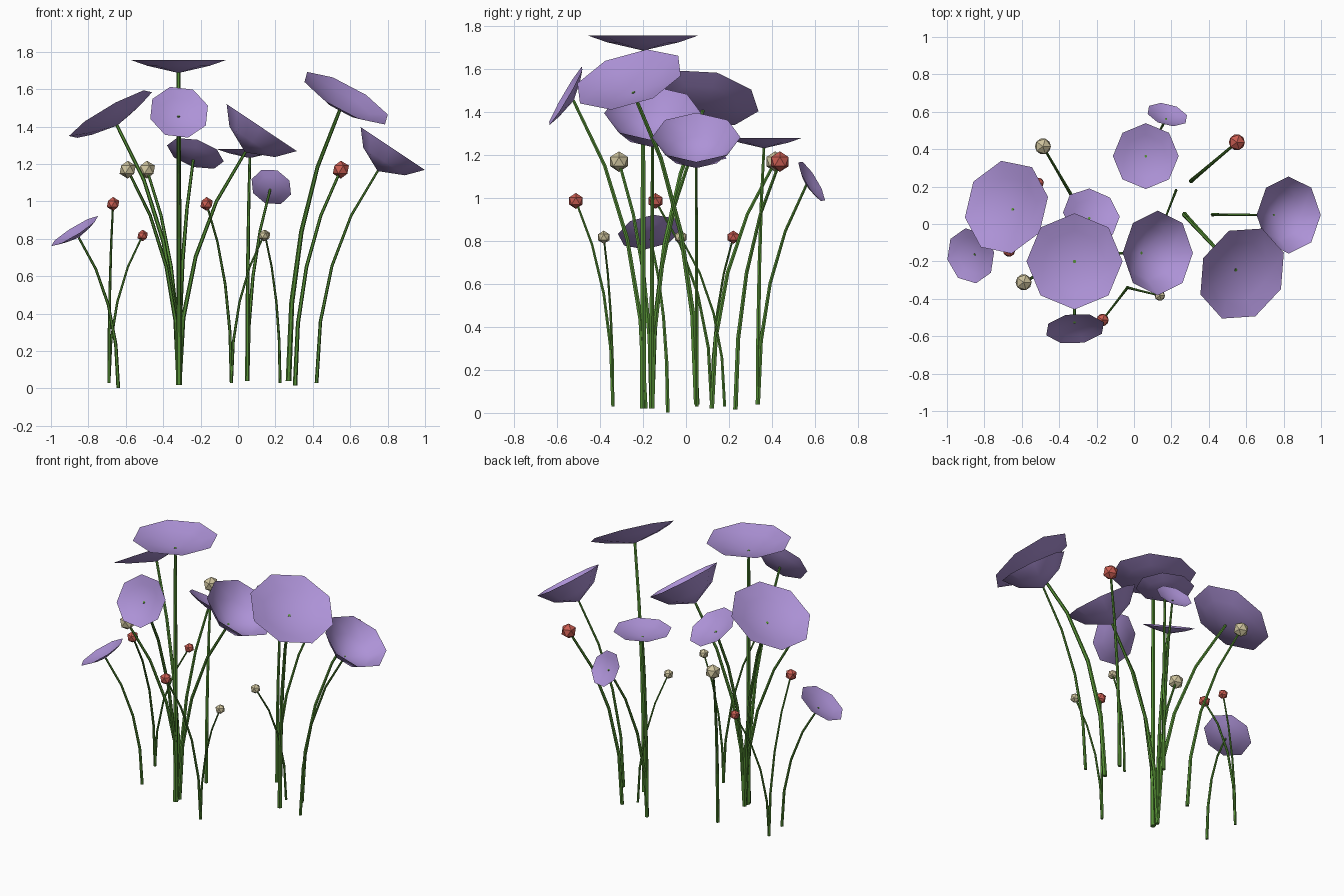
import bpy, bmesh, math
from mathutils import Vector

if "Cube" in bpy.data.objects:
    bpy.data.objects.remove(bpy.data.objects["Cube"])


def material(name, rgb):
    m = bpy.data.materials.new(name)
    m.diffuse_color = (*rgb, 1)
    m.use_nodes = True
    m.node_tree.nodes["Principled BSDF"].inputs["Base Color"].default_value = m.diffuse_color
    return m


PURPLE = material("petal_purple", (0.42, 0.29, 0.68))
GREEN = material("stem_green", (0.09, 0.27, 0.035))
RED = material("bud_red", (0.60, 0.11, 0.085))
BEIGE = material("bud_beige", (0.62, 0.55, 0.34))


def finish(bm, name, mat, smooth=False):
    me = bpy.data.meshes.new(name)
    for f in bm.faces:
        f.smooth = smooth
    bm.to_mesh(me)
    bm.free()
    me.materials.append(mat)
    ob = bpy.data.objects.new(name, me)
    bpy.context.collection.objects.link(ob)
    return ob


def stem(name, base, tip, r):
    """Six-sided tapering tube that rises straight, then leans to its tip."""
    a, c = Vector(base), Vector(tip)
    b = Vector((a.x, a.y, a.z + (c.z - a.z) * 0.6))
    bm = bmesh.new()
    rings = []
    for i in range(5):
        t = i / 4
        p = a * (1 - t) ** 2 + b * 2 * t * (1 - t) + c * t * t
        d = ((b - a) * (1 - t) + (c - b) * t).normalized()
        q = Vector((0, 0, 1)).rotation_difference(d)
        rad = r * (1 - 0.4 * t)
        rings.append([bm.verts.new(p + q @ Vector((rad * math.cos(k * math.pi / 3),
                                                   rad * math.sin(k * math.pi / 3), 0)))
                      for k in range(6)])
    for lo, hi in zip(rings, rings[1:]):
        for k in range(6):
            j = (k + 1) % 6
            bm.faces.new((lo[k], lo[j], hi[j], hi[k]))
    bm.faces.new(rings[0][::-1])
    bm.faces.new(rings[-1])
    finish(bm, name, GREEN)


def flower(name, base, centre, normal, radius, depth, bulge, phase, r):
    """Eight-sided dish; its rim is at centre, its lowest point sits on a stem."""
    n = Vector(normal).normalized()
    c = Vector(centre)
    q = Vector((0, 0, 1)).rotation_difference(n)
    bm = bmesh.new()
    apex = bm.verts.new(c - n * depth)

    def ring(rad, h):
        out = []
        for k in range(8):
            ang = math.radians(phase + 45 * k)
            out.append(bm.verts.new(c + q @ Vector((rad * math.cos(ang), rad * math.sin(ang), h))))
        return out

    mid = ring(radius * 0.65, -depth * bulge)
    rim = ring(radius, 0)
    for k in range(8):
        j = (k + 1) % 8
        bm.faces.new((apex, mid[k], mid[j]))
        bm.faces.new((mid[k], rim[k], rim[j], mid[j]))
    finish(bm, name + "_dish", PURPLE, True)
    stem(name + "_stem", base, c - n * (depth - 0.004), r)


def bud(name, base, centre, radius, mat, r):
    bm = bmesh.new()
    bmesh.ops.create_icosphere(bm, subdivisions=1, radius=radius)
    bmesh.ops.translate(bm, verts=bm.verts, vec=centre)
    finish(bm, name + "_head", mat)
    stem(name + "_stem", base, centre, r)


# Flowers: base, rim centre, facing, radius, depth, bulge, phase, stem radius
CLUMP = (-0.315, -0.16, 0.02)
flowers = [
    ((-0.315, -0.16, 0.02), (-0.682, 0.09, 1.467), (-0.49, 0.16, 0.855), 0.257, 0.072, 0.45, 10, 0.014),
    ((-0.315, -0.20, 0.02), (-0.318, -0.20, 1.757), (0, 0, 1), 0.257, 0.07, 0.45, 0, 0.016),
    ((-0.315, -0.19, 0.02), (-0.315, -0.56, 1.477), (0.08, -0.86, 0.5), 0.162, 0.044, 0.45, 20, 0.013),
    (CLUMP, (-0.228, 0.05, 1.257), (0.27, 0.46, 0.84), 0.158, 0.045, 0.45, 0, 0.013),
    (CLUMP, (0.127, -0.155, 1.395), (0.556, 0, 0.83), 0.226, 0.16, 0.57, 0, 0.013),
    ((0.05, 0.335, 0.04), (0.063, 0.363, 1.28), (0, 0, 1), 0.176, 0.048, 0.45, 0, 0.012),
    ((0.42, 0.05, 0.03), (0.827, 0.048, 1.283), (0.55, 0, 0.825), 0.206, 0.145, 0.57, 0, 0.010),
    ((0.27, 0.05, 0.04), (0.578, -0.265, 1.552), (0.464, -0.268, 0.845), 0.264, 0.074, 0.45, 22, 0.015),
    ((0.05, 0.335, 0.04), (0.178, 0.585, 1.078), (0.22, 0.82, 0.5), 0.113, 0.032, 0.45, 10, 0.011),
    ((-0.64, -0.085, 0.002), (-0.873, -0.17, 0.842), (-0.52, -0.15, 0.84), 0.15, 0.042, 0.45, 10, 0.010),
]
for i, f in enumerate(flowers, 1):
    flower("flower_%d" % i, *f)

# Buds: base, centre, radius, colour, stem radius
buds = [
    ((-0.315, 0.12, 0.02), (-0.487, 0.415, 1.17), 0.048, BEIGE, 0.012),
    (CLUMP, (-0.59, -0.312, 1.17), 0.048, BEIGE, 0.012),
    ((0.305, 0.23, 0.015), (0.55, 0.437, 1.17), 0.048, RED, 0.012),
    ((-0.69, 0.12, 0.03), (-0.51, 0.22, 0.818), 0.031, RED, 0.008),
    ((-0.69, 0.12, 0.03), (-0.668, -0.142, 0.987), 0.037, RED, 0.009),
    ((-0.035, -0.34, 0.03), (-0.168, -0.513, 0.987), 0.037, RED, 0.009),
    ((-0.035, -0.34, 0.03), (0.138, -0.383, 0.818), 0.031, BEIGE, 0.008),
    ((0.225, 0.18, 0.03), (0.145, -0.025, 0.818), 0.031, BEIGE, 0.008),
]
for i, b in enumerate(buds, 1):
    bud("bud_%d" % i, *b)
